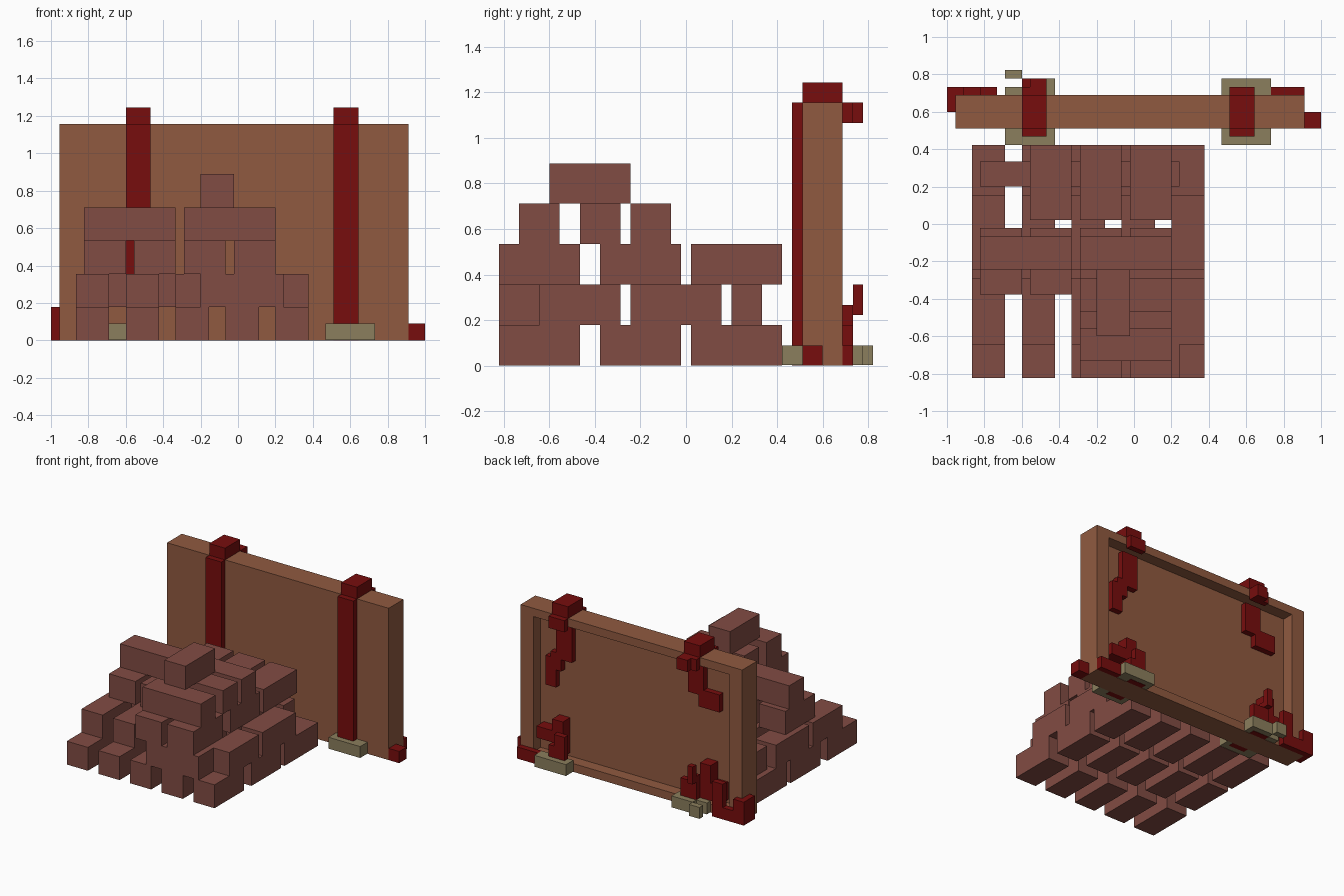
import bpy, bmesh
from mathutils import Vector

cube = bpy.data.objects.get("Cube")
if cube:
    bpy.data.objects.remove(cube, do_unlink=True)

U = 2 / 45                      # grid unit of the blocky design
ORIGIN = Vector((-1, -18.5 * U, 0))


def material(name, rgb):
    m = bpy.data.materials.new(name)
    m.use_nodes = True
    m.diffuse_color = (*rgb, 1)
    m.node_tree.nodes["Principled BSDF"].inputs["Base Color"].default_value = (*rgb, 1)
    return m


BRICK = material("brick_brown", (0.222, 0.072, 0.057))
WOOD = material("board_wood", (0.280, 0.102, 0.051))
RED = material("strap_red", (0.185, 0.004, 0.004))
KHAKI = material("khaki_stone", (0.258, 0.210, 0.109))


def add_box(bm, x0, x1, y0, y1, z0, z1):
    lo, hi = Vector((x0, y0, z0)), Vector((x1, y1, z1))
    verts = bmesh.ops.create_cube(bm, size=1)["verts"]
    for v in verts:
        v.co = ORIGIN + U * (lo + Vector([(c + 0.5) * d for c, d in zip(v.co, hi - lo)]))
    return verts


def finish(name, bm, mat):
    mesh = bpy.data.meshes.new(name)
    bm.to_mesh(mesh)
    bm.free()
    mesh.materials.append(mat)
    ob = bpy.data.objects.new(name, mesh)
    bpy.context.collection.objects.link(ob)
    return ob


def boxes(name, mat, items):
    bm = bmesh.new()
    for b in items:
        add_box(bm, *b)
    return finish(name, bm, mat)


# --- brick pile, layer by layer (each layer is 4 units high) ---
columns = [(x, x + 4) for x in range(3, 28, 6)]
boxes("brick_layer_1", BRICK,
      [(*c, *r, 0, 4) for c in columns for r in ((0, 8), (10, 18), (19, 28))])
boxes("brick_layer_2", BRICK,
      [(*c, *r, 4, 8) for c in columns for r in ((4, 12), (13, 22))]
      + [(18, 28, 0, 4, 4, 8), (4, 28, 23, 26, 4, 8)])
right_pair = [(16, 21), (22, 27)]
boxes("brick_layer_3", BRICK,
      [(*c, *r, 8, 12) for c in right_pair for r in ((0, 8), (10, 18), (19, 28))]
      + [(4, 9, 10, 18, 8, 12), (10, 15, 10, 18, 8, 12), (10, 15, 19, 28, 8, 12)])
boxes("brick_layer_4", BRICK,
      [(16, 27, y, y + 4, 12, 16) for y in (2, 8, 13)] + [(4, 15, 13, 17, 12, 16)])
boxes("top_brick", BRICK, [(18, 22, 5, 13, 16, 20)])

# --- board with a recessed back panel ---
bm = bmesh.new()
add_box(bm, 1, 43, 30, 34, 0, 26)
bm.normal_update()
back = max(bm.faces, key=lambda f: f.calc_center_median().y)
bmesh.ops.inset_region(bm, faces=[back], thickness=2 * U)
mid_x = back.calc_center_median().x
for v in back.verts:
    v.co.x += U if v.co.x < mid_x else -U
pocket = bmesh.ops.extrude_face_region(bm, geom=[back])["geom"]
bmesh.ops.translate(bm, vec=(0, -2 * U, 0),
                    verts=[g for g in pocket if isinstance(g, bmesh.types.BMVert)])
if back.is_valid:
    bmesh.ops.delete(bm, geom=[back], context='FACES_ONLY')
bmesh.ops.recalc_face_normals(bm, faces=bm.faces)
finish("board", bm, WOOD)

# --- straps over the board ---
for side, x in (("right", 9), ("left", 34)):
    boxes(side + "_strap", RED, [
        (x, x + 3, 29, 30, 0, 26),        # front run
        (x, x + 3, 30, 34, 26, 28),       # cap over the top edge
        (x, x + 3, 34, 35, 24, 26),       # back lip
    ])

# --- ragged strap ends inside the recess ---
boxes("right_upper_strap_end", RED, [
    (10, 12, 35, 36, 24, 26),
    (9, 12, 32, 33, 19, 24),
    (6, 10, 32, 33, 17, 20),
])
boxes("left_upper_strap_end", RED, [
    (34, 37, 32, 33, 18, 24),
    (37, 39, 32, 33, 13, 18),
    (36, 38, 32, 33, 16, 19),
])
boxes("right_lower_strap_end", RED, [
    (9, 12, 34, 35, 0, 5),
    (9, 10, 35, 36, 5, 8),
    (9, 10, 34, 35, 5, 6),
    (7, 9, 32, 34, 2, 8),
    (5, 7, 32, 34, 2, 5),
])
boxes("left_lower_strap_end", RED, [
    (34, 37, 34, 35, 0, 4),
    (34, 36, 34, 35, 4, 6),
    (35, 37, 32, 34, 2, 8),
    (37, 40, 32, 34, 4, 6),
])

# --- straps wrapping the lower corners ---
boxes("right_corner_strap", RED, [
    (0, 1, 32, 35, 0, 4),
    (1, 2, 34, 35, 0, 4),
    (2, 4, 34, 35, 0, 2),
    (4, 6, 34, 35, 0, 6),
])
boxes("left_corner_strap", RED, [
    (43, 45, 30, 32, 0, 2),
    (39, 43, 34, 35, 0, 2),
])

# --- khaki foot blocks, lifted a hair so the strap ends show underneath ---
LIFT = 0.05
boxes("right_foot_blocks", KHAKI, [
    (7, 13, 28, 30, LIFT, 2),
    (7, 9, 34, 35, LIFT, 2),
    (9, 13, 34, 36, LIFT, 2),
    (7, 9, 36, 37, LIFT, 2),
])
boxes("left_foot_blocks", KHAKI, [
    (33, 39, 28, 30, LIFT, 2),
    (33, 39, 34, 36, LIFT, 2),
])
